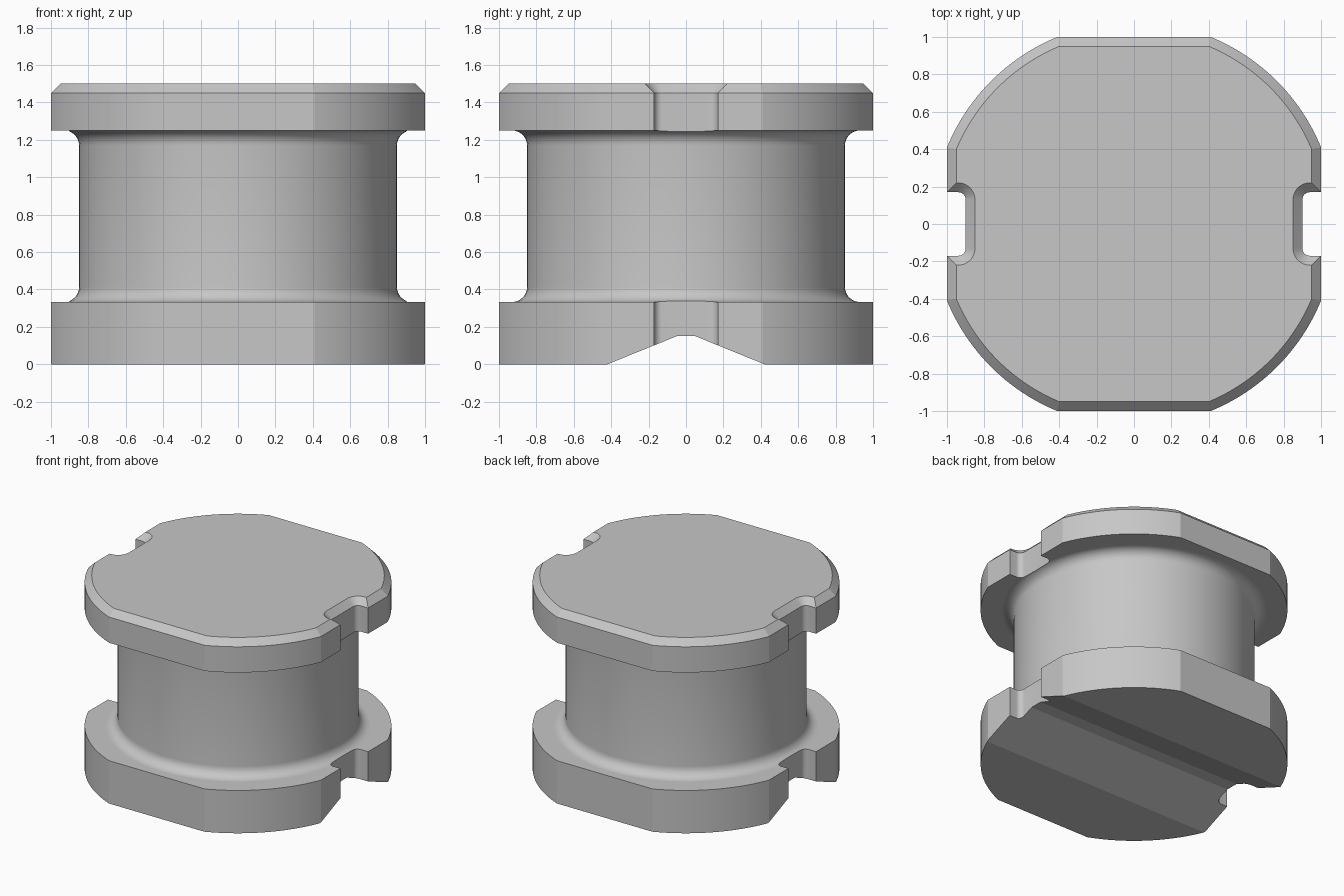
import bpy
import bmesh
import math

if "Cube" in bpy.data.objects:
    bpy.data.objects.remove(bpy.data.objects["Cube"])

BASE_TOP, RIM_BOTTOM, RIM_TOP = 0.333, 1.25, 1.5
CHAMFER = 0.05
CORE_R, FILLET = 0.85, 0.08

# One plain grey for the whole bobbin
grey = bpy.data.materials.new("grey")
grey.use_nodes = True
grey.diffuse_color = (0.57, 0.57, 0.57, 1)
grey.node_tree.nodes["Principled BSDF"].inputs["Base Color"].default_value = (0.57, 0.57, 0.57, 1)


def outline(inset=0.0):
    """Circle with four flats and two rounded side notches, offset inwards."""
    half, radius = 1 - inset, math.hypot(1, 0.41) - inset
    notch_x, notch_y, r = 0.9 - inset, 0.17 + inset, 0.04 + inset
    quarter = []
    for i in range(9):  # rounded inner corner of the notch
        a = math.pi - i / 8 * math.pi / 2
        quarter.append((notch_x + r + r * math.cos(a), notch_y - r + r * math.sin(a)))
    quarter.append((half, notch_y))
    start = math.acos(half / radius)
    for i in range(25):  # round corner between two flats
        a = start + i / 24 * (math.pi / 2 - 2 * start)
        quarter.append((radius * math.cos(a), radius * math.sin(a)))
    upper = quarter + [(-x, y) for x, y in reversed(quarter)]
    return upper + [(x, -y) for x, y in reversed(upper)]


def loft(name, rings):
    """Closed solid through equal-length rings of 3D points."""
    bm = bmesh.new()
    loops = [[bm.verts.new(p) for p in ring] for ring in rings]
    n = len(loops[0])
    for a, b in zip(loops, loops[1:]):
        for i in range(n):
            j = (i + 1) % n
            bm.faces.new((a[i], a[j], b[j], b[i]))
    bm.faces.new(loops[0][::-1])
    bm.faces.new(loops[-1])
    bmesh.ops.recalc_face_normals(bm, faces=bm.faces[:])
    mesh = bpy.data.meshes.new(name)
    bm.to_mesh(mesh)
    bm.free()
    mesh.materials.append(grey)
    obj = bpy.data.objects.new(name, mesh)
    bpy.context.collection.objects.link(obj)
    return obj


def flange(name, levels):
    return loft(name, [[(x, y, z) for x, y in outline(inset)] for z, inset in levels])


def select_only(obj):
    bpy.ops.object.select_all(action='DESELECT')
    obj.select_set(True)
    bpy.context.view_layer.objects.active = obj


def cut(obj, cutter, operation):
    """Apply a boolean and discard the cutter."""
    cutter.hide_render = True
    mod = obj.modifiers.new("cut", 'BOOLEAN')
    mod.operation, mod.solver, mod.object = operation, 'EXACT', cutter
    select_only(obj)
    bpy.ops.object.modifier_apply(modifier=mod.name)
    bpy.data.objects.remove(cutter)


# Upper flange with chamfered top edge
top_flange = flange("top_flange", [(RIM_BOTTOM, 0), (RIM_TOP - CHAMFER, 0), (RIM_TOP, CHAMFER)])

# Lower flange with a wide shallow groove running from side to side underneath
base_flange = flange("base_flange", [(0, 0), (BASE_TOP, 0)])
groove = [(-0.543, -0.05), (-0.05, 0.15), (0.05, 0.15), (0.543, -0.05)]
groove_cutter = loft("groove_cutter", [[(x, y, z) for y, z in groove] for x in (-1.2, 1.2)])
cut(base_flange, groove_cutter, 'DIFFERENCE')

# Round core flaring into both flanges, its ends tucked inside them
profile = [(CORE_R, BASE_TOP - 0.003)]
for i in range(9):
    a = i / 8 * math.pi / 2
    profile.append((CORE_R + FILLET - FILLET * math.sin(a),
                    BASE_TOP + FILLET - FILLET * math.cos(a)))
profile += [(r, BASE_TOP + RIM_BOTTOM - z) for r, z in reversed(profile)]
SEGMENTS = 96
turns = [2 * math.pi * k / SEGMENTS for k in range(SEGMENTS)]
core = loft("core", [[(r * math.cos(t), r * math.sin(t), z) for t in turns] for r, z in profile])
# The side notches also trim the flare
cut(core, flange("notch_trimmer", [(0.1, 0), (1.45, 0)]), 'INTERSECT')

for part in (top_flange, base_flange, core):
    select_only(part)
    bpy.ops.object.shade_smooth_by_angle(angle=math.radians(15))
